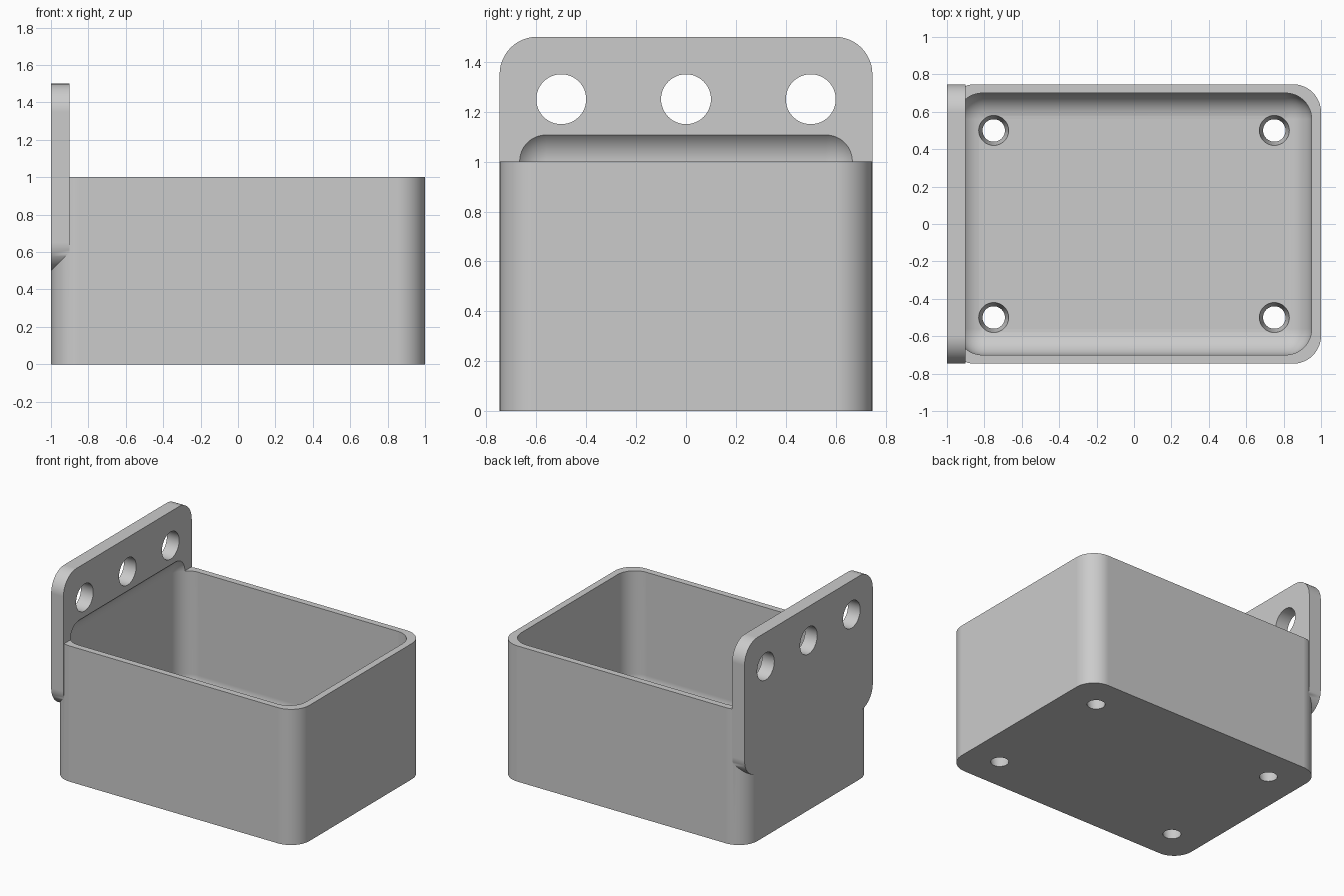
import bpy, bmesh, math
from mathutils import Vector, Matrix

default = bpy.data.objects.get("Cube")
if default:
    bpy.data.objects.remove(default, do_unlink=True)

grey = bpy.data.materials.new("light_grey")
grey.use_nodes = True
grey.diffuse_color = (0.6, 0.6, 0.6, 1)
grey.node_tree.nodes["Principled BSDF"].inputs["Base Color"].default_value = (0.6, 0.6, 0.6, 1)


def make_object(name, bm):
    bmesh.ops.recalc_face_normals(bm, faces=bm.faces)
    mesh = bpy.data.meshes.new(name)
    bm.to_mesh(mesh)
    bm.free()
    mesh.materials.append(grey)
    obj = bpy.data.objects.new(name, mesh)
    bpy.context.collection.objects.link(obj)
    return obj


def rounded_box(name, low, high, radius, axis=None):
    """Box with edges along one axis rounded, or all edges if axis is None."""
    low, high = Vector(low), Vector(high)
    bm = bmesh.new()
    bmesh.ops.create_cube(bm, size=1)
    for v in bm.verts:
        v.co = (low + high) / 2 + v.co * (high - low)
    edges = [e for e in bm.edges if axis is None
             or abs((e.verts[0].co - e.verts[1].co)[axis]) > 0.01]
    bmesh.ops.bevel(bm, geom=edges, offset=radius, offset_type='OFFSET',
                    segments=12, profile=0.5, affect='EDGES')
    return make_object(name, bm)


def round_cutter(name, centre, r_low, r_high, depth, along_x=False):
    bm = bmesh.new()
    turn = Matrix.Rotation(math.pi / 2, 4, 'Y') if along_x else Matrix.Identity(4)
    bmesh.ops.create_cone(bm, cap_ends=True, segments=48, radius1=r_low,
                          radius2=r_high, depth=depth,
                          matrix=Matrix.Translation(centre) @ turn)
    return make_object(name, bm)


def combine(target, other, operation):
    mod = target.modifiers.new(operation.lower(), 'BOOLEAN')
    mod.operation = operation
    mod.solver = 'EXACT'
    mod.object = other
    bpy.context.view_layer.objects.active = target
    bpy.ops.object.modifier_apply(modifier=mod.name)
    bpy.data.objects.remove(other, do_unlink=True)


half_y = 0.747

# Outer bin body and upright mounting plate
bin_body = rounded_box("wall_mounted_bin", (-1, -half_y, 0), (1, half_y, 1), 0.15, axis=2)
plate = rounded_box("mounting_plate", (-1, -half_y, 0.5), (-0.9, half_y, 1.5), 0.15, axis=0)
combine(bin_body, plate, 'UNION')

# Filleted cavity, which also recesses the plate above the rim
cavity = rounded_box("cavity_cutter", (-0.95, -0.7, 0.1), (0.95, 0.7, 1.14), 0.14)
combine(bin_body, cavity, 'DIFFERENCE')

# Mounting holes through the plate
for y in (-0.5, 0, 0.5):
    hole = round_cutter("plate_hole_cutter", (-0.95, y, 1.25), 0.1, 0.1, 0.4, along_x=True)
    combine(bin_body, hole, 'DIFFERENCE')

# Tapered drain holes in the floor
for x in (-0.75, 0.75):
    for y in (-0.5, 0.5):
        hole = round_cutter("drain_hole_cutter", (x, y, 0.05), 0.05, 0.09, 0.2)
        combine(bin_body, hole, 'DIFFERENCE')

# Smooth curved walls, crisp edges and flat panels
bpy.ops.object.select_all(action='DESELECT')
bin_body.select_set(True)
bpy.context.view_layer.objects.active = bin_body
bpy.ops.object.shade_smooth_by_angle(angle=math.radians(30))
weighted = bin_body.modifiers.new("flat_panels", 'WEIGHTED_NORMAL')
weighted.keep_sharp = True
